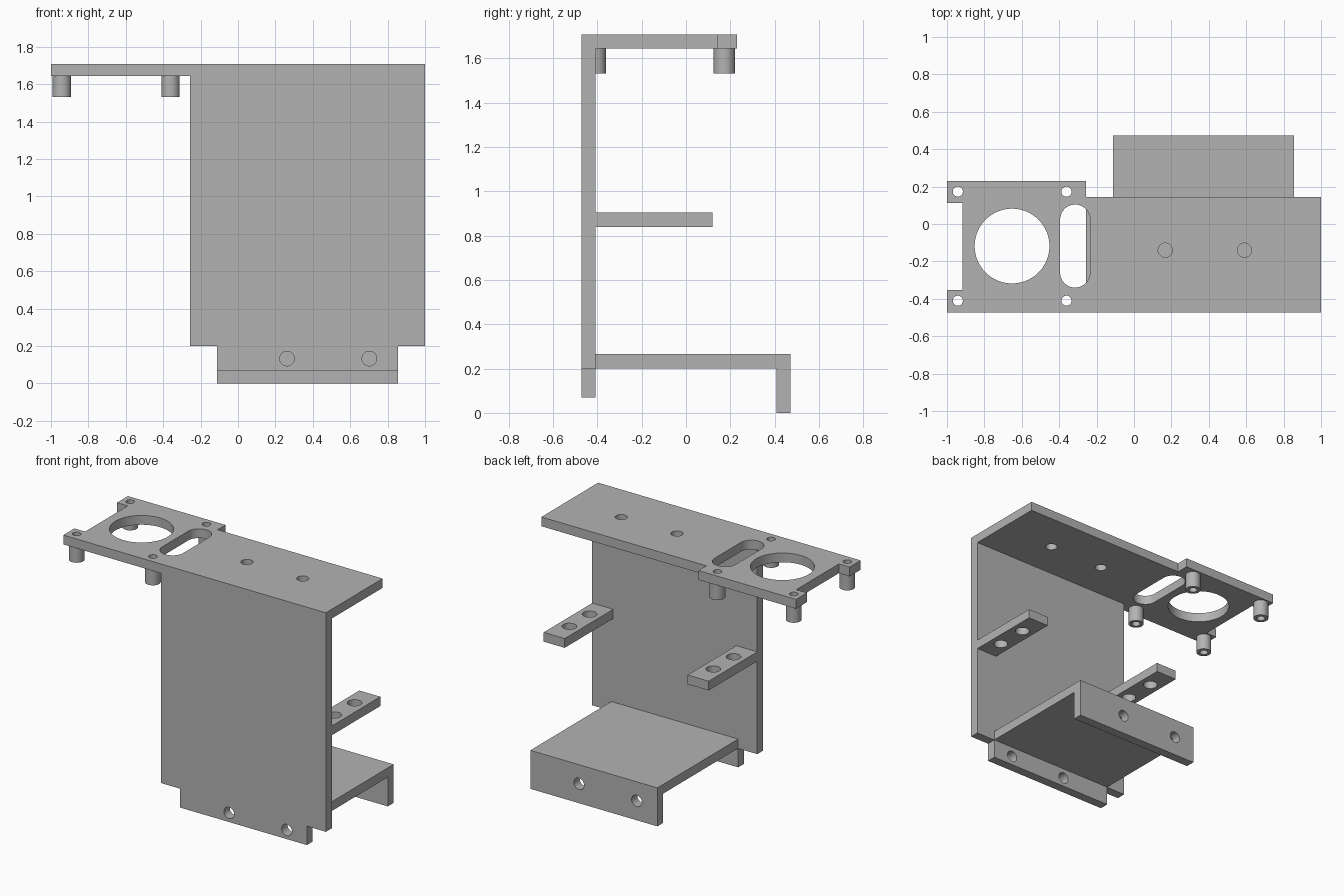
import bpy, bmesh, math
from mathutils import Matrix

cube = bpy.data.objects.get("Cube")
if cube:
    bpy.data.objects.remove(cube)

grey = bpy.data.materials.new("matte grey")
grey.use_nodes = True
colour = (0.45, 0.45, 0.45, 1)
grey.diffuse_color = colour
grey.node_tree.nodes["Principled BSDF"].inputs["Base Color"].default_value = colour

T = 0.064  # sheet thickness


def rect(u0, u1, v0, v1):
    return [(u0, v0), (u1, v0), (u1, v1), (u0, v1)]


def slot(u, v, r, half=0.0, n=48):
    """Round loop, stretched along v into a slot when half > 0."""
    pts = []
    for i in range(n):
        a = 2 * math.pi * (i + 0.5) / n
        pts.append((u + r * math.cos(a), v + r * math.sin(a) + math.copysign(half, math.sin(a))))
    return pts


def plate(name, outline, holes, start, depth=T, upright=False):
    """Extrude an outline with holes: along z from start, or along y when upright."""
    curve = bpy.data.curves.new(name, 'CURVE')
    curve.dimensions = '2D'
    curve.fill_mode = 'BOTH'
    curve.extrude = depth / 2
    for loop in [outline] + holes:
        spline = curve.splines.new('POLY')
        spline.points.add(len(loop) - 1)
        for p, (u, v) in zip(spline.points, loop):
            p.co = (u, v, 0, 1)
        spline.use_cyclic_u = True
    helper = bpy.data.objects.new(name + " profile", curve)
    bpy.context.collection.objects.link(helper)
    graph = bpy.context.evaluated_depsgraph_get()
    mesh = bpy.data.meshes.new_from_object(helper.evaluated_get(graph))
    bpy.data.objects.remove(helper)
    bpy.data.curves.remove(curve)

    mid = start + depth / 2
    if upright:
        place = Matrix.Translation((0, mid, 0)) @ Matrix.Rotation(math.pi / 2, 4, 'X')
    else:
        place = Matrix.Translation((0, 0, mid))
    bm = bmesh.new()
    bm.from_mesh(mesh)
    bmesh.ops.transform(bm, matrix=place, verts=bm.verts)
    bmesh.ops.remove_doubles(bm, verts=bm.verts, dist=0.0002)
    bmesh.ops.recalc_face_normals(bm, faces=bm.faces)
    bm.to_mesh(mesh)
    bm.free()
    mesh.name = name
    mesh.materials.clear()
    mesh.materials.append(grey)
    obj = bpy.data.objects.new(name, mesh)
    bpy.context.collection.objects.link(obj)
    bpy.ops.object.select_all(action='DESELECT')
    obj.select_set(True)
    bpy.context.view_layer.objects.active = obj
    bpy.ops.object.shade_smooth_by_angle(angle=math.radians(30))
    return obj


# Main extents
FRONT, TOP = -0.472, 1.708
WALL_L, WALL_R = 1.0, -0.257
TAB_R, TAB_L = -0.112, 0.855
SHELF_TOP = 0.265
BACK = 0.472
INNER = FRONT + T
posts = [(x, y) for x in (-0.942, -0.361) for y in (-0.41, 0.173)]

# Top plate with fan opening, cable slot, screw holes and a side notch
top_outline = [(-1, FRONT), (1, FRONT), (1, 0.145), (WALL_R, 0.145), (WALL_R, 0.231),
               (-1, 0.231), (-1, 0.112), (-0.918, 0.112), (-0.918, -0.352), (-1, -0.352)]
top_holes = [slot(-0.652, -0.118, 0.2, n=64), slot(-0.315, -0.118, 0.08, 0.142)]
top_holes += [slot(x, y, 0.027) for x, y in posts]
top_holes += [slot(x, -0.14, 0.038) for x in (0.167, 0.591)]
plate("top_plate", top_outline, top_holes, TOP - T)

# Hollow posts under the screw holes
for i, (x, y) in enumerate(posts):
    plate(f"post_{i + 1}", slot(x, y, 0.049), [slot(x, y, 0.027)], 1.532, TOP - T - 1.532)

# Front wall with a narrower drilled tab at its foot
wall = [(WALL_R, TOP - T), (WALL_R, 0.2), (TAB_R, 0.2), (TAB_R, 0.07),
        (TAB_L, 0.07), (TAB_L, 0.2), (WALL_L, 0.2), (WALL_L, TOP - T)]
plate("front_wall", wall, [slot(x, 0.133, 0.039) for x in (0.262, 0.702)], FRONT, upright=True)

# Bottom shelf and its drilled rear lip
plate("bottom_shelf", rect(TAB_R, TAB_L, INNER, BACK - T), [], SHELF_TOP - T)
plate("rear_lip", rect(TAB_R, TAB_L, 0, SHELF_TOP),
      [slot(x, 0.133, 0.039) for x in (0.045, 0.485)], BACK - T, upright=True)

# Pair of drilled support arms
for name, x0, x1 in (("left_arm", 0.84, WALL_L), ("right_arm", WALL_R, WALL_R + 0.16)):
    mid = (x0 + x1) / 2
    plate(name, rect(x0, x1, INNER, 0.12),
          [slot(mid, y, 0.046) for y in (-0.265, -0.045)], 0.84)
